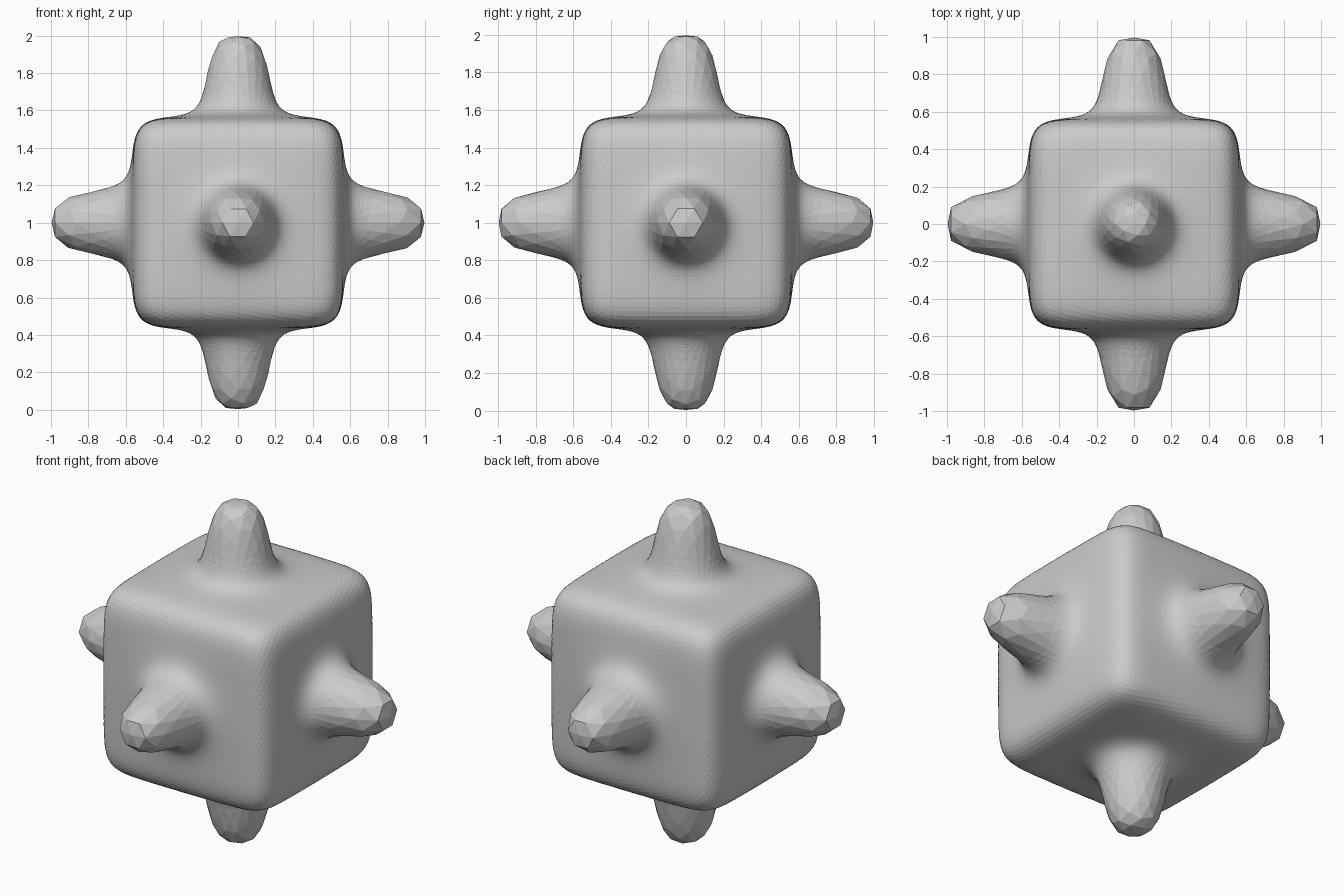
import bpy, bmesh, math
from mathutils import Vector

if "Cube" in bpy.data.objects:
    bpy.data.objects.remove(bpy.data.objects["Cube"])

HALF, POWER = 0.56, 8         # rounded cube size and squareness
KNOB, WIDTH, FALL = 0.44, 12.4, 3.7   # knob height, half-angle, falloff


def axis_angle(d):
    """Index of the nearest axis and the angle to it in degrees."""
    i = max(range(3), key=lambda k: abs(d[k]))
    return i, math.degrees(math.acos(min(1.0, abs(d[i]))))


def spread(d):
    """Push directions away from the axes so the knob tips stay coarse."""
    i, t = axis_angle(d)
    f = 1 + 1.3 * math.exp(-(t / 12) ** 2)
    return Vector([d[k] if k == i else d[k] * f for k in range(3)]).normalized()


def radius(d):
    """Rounded cube plus a flared knob on each axis."""
    cube = HALF / sum(abs(c) ** POWER for c in d) ** (1 / POWER)
    knobs = sum(KNOB / (1 + (math.degrees(math.acos(min(1.0, abs(c)))) / WIDTH) ** FALL)
                for c in d)
    return cube + knobs - 0.004


# Knobbed cube, shaped radially from a sphere
bm = bmesh.new()
bmesh.ops.create_icosphere(bm, subdivisions=6, radius=1.0)
for v in bm.verts:
    d = spread(v.co.normalized())
    v.co = d * radius(d) + Vector((0, 0, 1))
mesh = bpy.data.meshes.new("knobbed_cube")
bm.to_mesh(mesh)
bm.free()
obj = bpy.data.objects.new("knobbed_cube", mesh)
bpy.context.collection.objects.link(obj)
